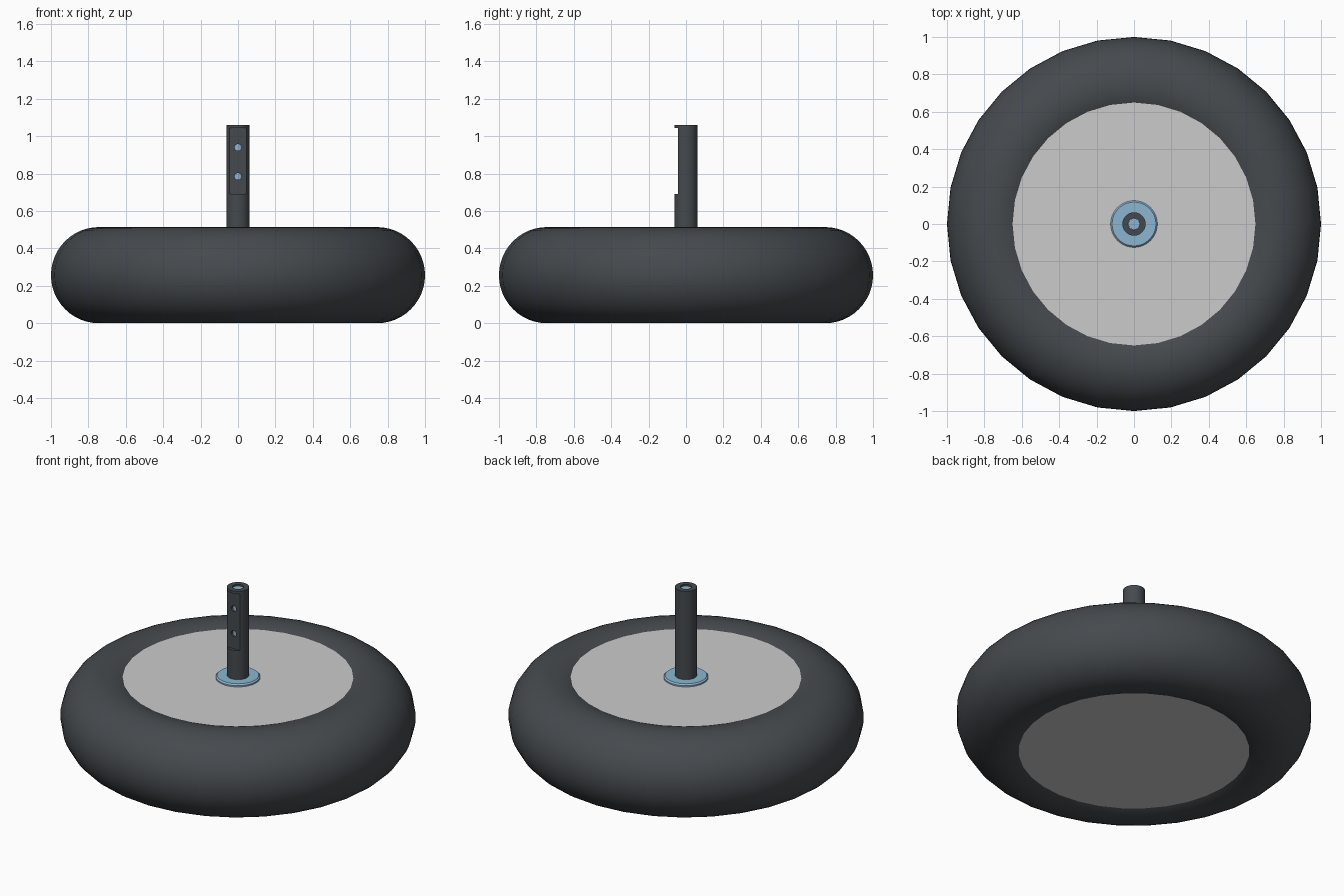
import bpy, bmesh
from math import pi, sin, cos, radians
from mathutils import Matrix

if "Cube" in bpy.data.objects:
    bpy.data.objects.remove(bpy.data.objects["Cube"])


def material(name, rgb):
    m = bpy.data.materials.new(name)
    m.diffuse_color = (*rgb, 1)
    m.use_nodes = True
    m.node_tree.nodes["Principled BSDF"].inputs["Base Color"].default_value = m.diffuse_color
    return m


dark = material("dark_rubber", (0.06, 0.068, 0.076))
blue = material("blue_metal", (0.26, 0.47, 0.64))


def finish(obj, mat=None, angle=30):
    if mat:
        obj.data.materials.append(mat)
    bpy.ops.object.select_all(action='DESELECT')
    obj.select_set(True)
    bpy.context.view_layer.objects.active = obj
    bpy.ops.object.shade_smooth_by_angle(angle=radians(angle))


def lathe(name, profile, sides, closed=True):
    """Revolve (radius, z) points around z; on-axis points become poles."""
    bm = bmesh.new()
    rings = []
    for r, z in profile:
        if r == 0:
            rings.append([bm.verts.new((0, 0, z))] * sides)
        else:
            rings.append([bm.verts.new((r * cos(2 * pi * i / sides), r * sin(2 * pi * i / sides), z))
                          for i in range(sides)])
    pairs = list(zip(rings, rings[1:]))
    if closed:
        pairs.append((rings[-1], rings[0]))
    for a, b in pairs:
        for i in range(sides):
            j = (i + 1) % sides
            face = list(dict.fromkeys((a[i], a[j], b[j], b[i])))
            if len(face) > 2:
                bm.faces.new(face)
    bmesh.ops.recalc_face_normals(bm, faces=bm.faces)
    mesh = bpy.data.meshes.new(name)
    bm.to_mesh(mesh)
    bm.free()
    obj = bpy.data.objects.new(name, mesh)
    bpy.context.collection.objects.link(obj)
    return obj


def cut(obj, cutter):
    bpy.context.view_layer.objects.active = obj
    mod = obj.modifiers.new("cut", 'BOOLEAN')
    mod.operation, mod.solver, mod.object = 'DIFFERENCE', 'EXACT', cutter
    bpy.ops.object.modifier_apply(modifier=mod.name)
    bpy.data.objects.remove(cutter)


# Tyre: rounded ring
MAJOR, MINOR, MID = 0.743, 0.257, 0.257
arc = [(MAJOR + MINOR * cos(2 * pi * k / 48), MID + MINOR * sin(2 * pi * k / 48)) for k in range(48)]
finish(lathe("tyre", arc, 32), dark, 60)

# Wheel disc filling the tyre
finish(lathe("wheel_disc", [(0, 0.018), (0.65, 0.018), (0.65, 0.496), (0, 0.496)], 64, False))

# Washer around the axle
finish(lathe("washer", [(0.055, 0.494), (0.125, 0.494), (0.125, 0.504), (0.117, 0.512), (0.055, 0.512)], 48), blue)

# Axle sleeve with a flat notch and two screw holes
axle = lathe("axle_sleeve", [(0.031, 0.49), (0.062, 0.49), (0.062, 1.06), (0.031, 1.06)], 48)
bpy.ops.mesh.primitive_cube_add(size=1, location=(0, -0.093, 0.868))
notch = bpy.context.object
notch.hide_render = True
notch.scale = (0.2, 0.1, 0.352)
cut(axle, notch)
for z in (0.785, 0.94):
    bpy.ops.mesh.primitive_cylinder_add(vertices=24, radius=0.018, depth=0.08,
                                        location=(0, -0.06, z), rotation=(pi / 2, 0, 0))
    hole = bpy.context.object
    hole.hide_render = True
    cut(axle, hole)
finish(axle, dark)

# Inner rod, seen through the holes and the top
finish(lathe("axle_core", [(0, 0.49), (0.0305, 0.49), (0.0305, 1.05), (0, 1.05)], 32, False), blue)
